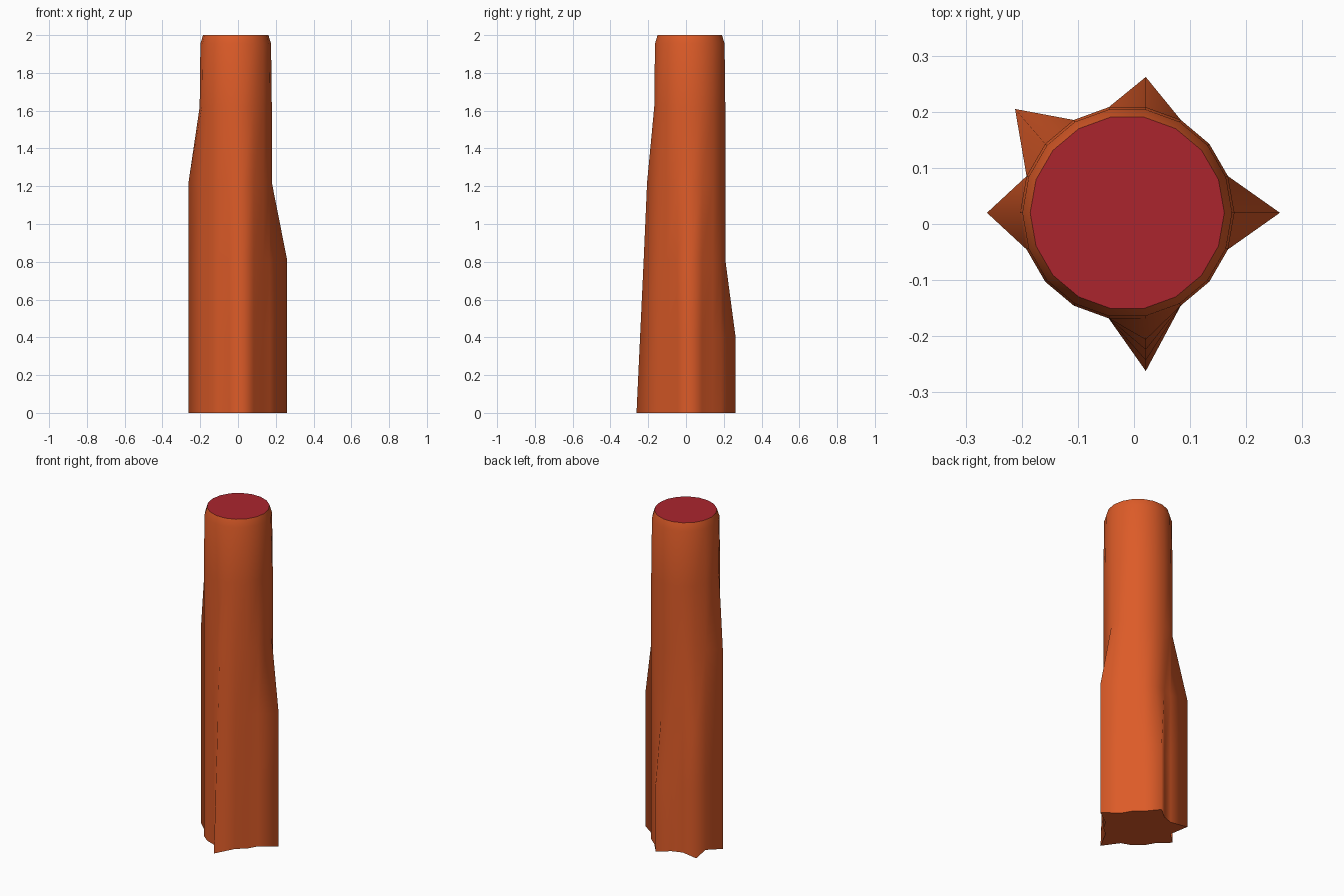
import bpy, bmesh, math

if "Cube" in bpy.data.objects:
    bpy.data.objects.remove(bpy.data.objects["Cube"])


def material(name, rgb):
    m = bpy.data.materials.new(name)
    m.diffuse_color = (*rgb, 1)
    m.use_nodes = True
    m.node_tree.nodes["Principled BSDF"].inputs["Base Color"].default_value = m.diffuse_color
    return m


SIDES, CX, CY = 18, -0.012, 0.02
# ring heights and radii, the last two form the bevelled top rim
RINGS = [(0, .191), (.405, .191), (.81, .191), (1.22, .191),
         (1.62, .191), (1.955, .187), (2.0, .173)]
# pointed ridges: column -> tip position on each ring from the ground up
RIDGES = {
    0: [(.26, .02)] * 3,
    4: [(.021, .262)] * 2,
    7: [(-.212, .205)] * 3,
    9: [(-.262, .02)] * 4,
    14: [(.021, -.262), (.021, -.243), (.021, -.224), (.021, -.206)],
}

# trunk: ringed column with ridges pulled out of single edge lines
bm = bmesh.new()
rows = []
for k, (z, r) in enumerate(RINGS):
    row = []
    for i in range(SIDES):
        a = math.tau * i / SIDES
        x, y = CX + r * math.cos(a), CY + r * math.sin(a)
        tips = RIDGES.get(i, [])
        if k < len(tips):
            x, y = tips[k]
        row.append(bm.verts.new((x, y, z)))
    rows.append(row)
for lo, hi in zip(rows, rows[1:]):
    for i in range(SIDES):
        j = (i + 1) % SIDES
        bm.faces.new((lo[i], lo[j], hi[j], hi[i])).smooth = True

# flat ends: bare underside and red cut top
bottom = bm.faces.new(rows[0][::-1])
top = bm.faces.new(rows[-1])
top.material_index = 1
for cap in (bottom, top):
    for e in cap.edges:
        e.smooth = False

mesh = bpy.data.meshes.new("ridged_trunk")
bm.to_mesh(mesh)
bm.free()
mesh.materials.append(material("orange bark", (.72, .105, .021)))
mesh.materials.append(material("red cut top", (.41, .018, .027)))
bpy.context.collection.objects.link(bpy.data.objects.new("ridged_trunk", mesh))
